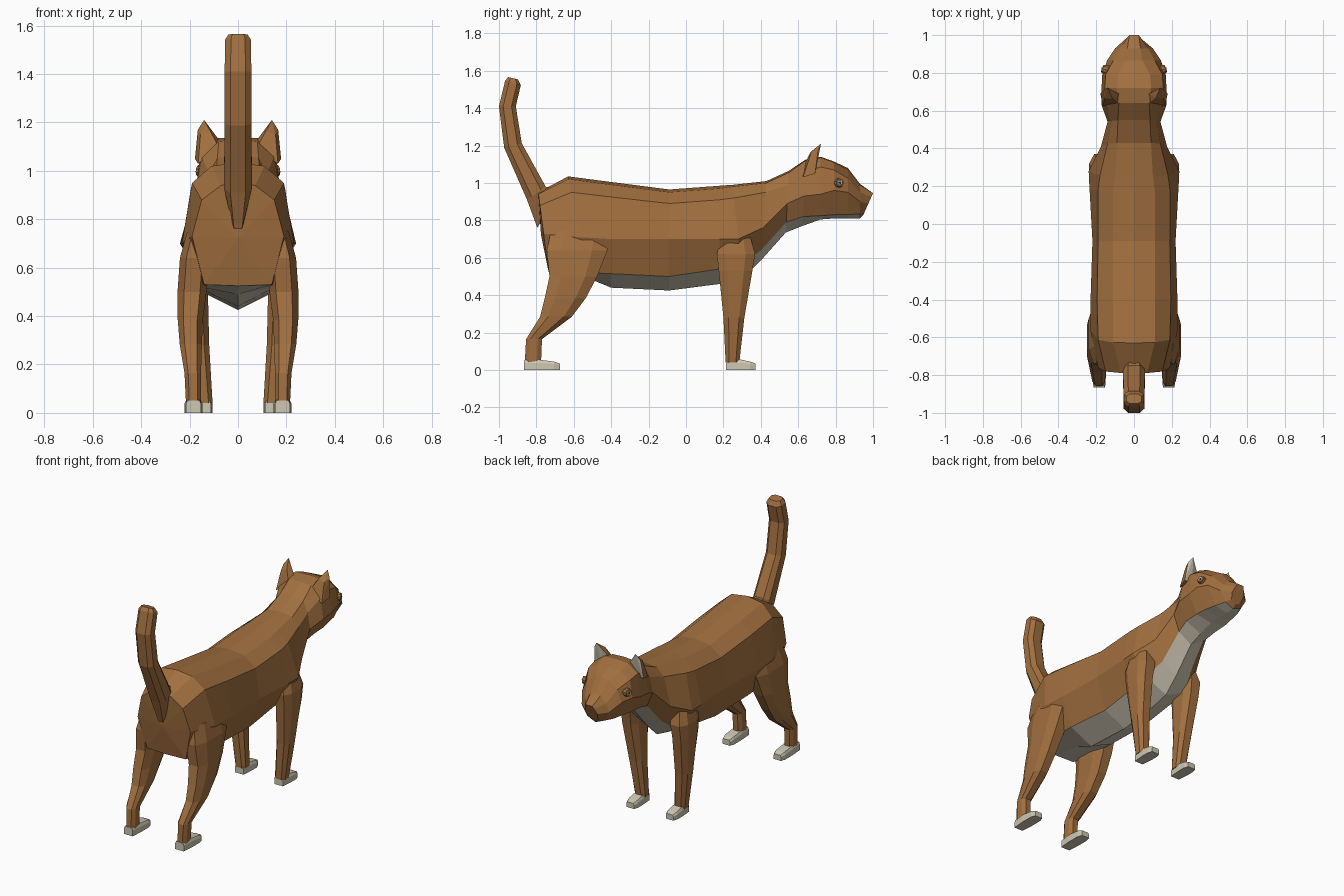
import bpy, bmesh, math
from mathutils import Vector

if "Cube" in bpy.data.objects:
    bpy.data.objects.remove(bpy.data.objects["Cube"])


def mat(name, rgb):
    m = bpy.data.materials.new(name)
    m.diffuse_color = (*rgb, 1)
    m.use_nodes = True
    m.node_tree.nodes["Principled BSDF"].inputs["Base Color"].default_value = m.diffuse_color
    return m


FUR = mat("brown fur", (0.36, 0.16, 0.05))
CREAM = mat("pale fur", (0.62, 0.57, 0.45))
PUPIL = mat("pupil dark", (0.03, 0.025, 0.02))


def finish(name, bm, mats):
    bmesh.ops.recalc_face_normals(bm, faces=bm.faces)
    me = bpy.data.meshes.new(name)
    bm.to_mesh(me)
    bm.free()
    for m in mats:
        me.materials.append(m)
    ob = bpy.data.objects.new(name, me)
    bpy.context.collection.objects.link(ob)
    return ob


def loft(rings):
    """Skin a list of equal closed rings; returns bmesh, side faces by [ring][side], caps."""
    bm = bmesh.new()
    vs = [[bm.verts.new(p) for p in r] for r in rings]
    n = len(vs[0])
    sides = [[bm.faces.new((a[i], a[(i + 1) % n], b[(i + 1) % n], b[i])) for i in range(n)]
             for a, b in zip(vs, vs[1:])]
    caps = [bm.faces.new(vs[0]), bm.faces.new(vs[-1])]
    return bm, sides, caps


def half_ring(y, lean, top, u1, u2, mid, low, bottom):
    """Mirrored ten-point section; lean shifts the lower points along y."""
    right = [(0, top), u1, u2, mid, low, (0, bottom)]
    pts = right + [(-x, z) for x, z in right[4:0:-1]]
    return [(x, y + lean * (top - z), z) for x, z in pts]


# Torso, neck and head: one loft from rump to muzzle
torso = [
    (-.79, .13, .95, (.07, .94), (.15, .88), (.19, .73), (.14, .53), .525),
    (-.63, .20, 1.035, (.11, 1.02), (.19, .95), (.23, .71), (.155, .52), .49),
    (-.40, 0, 1.005, (.11, .99), (.195, .925), (.23, .70), (.16, .515), .44),
    (-.09, 0, .965, (.11, .95), (.19, .89), (.22, .70), (.15, .50), .425),
    (.18, 0, .985, (.11, .97), (.19, .91), (.235, .70), (.15, .54), .46),
    (.25, .10, .99, (.10, .98), (.18, .92), (.24, .70), (.15, .56), .49),
    (.43, -.08, 1.01, (.09, 1.0), (.14, .95), (.175, .76), (.11, .64), .58),
    (.55, -.05, 1.065, (.085, 1.055), (.12, .99), (.14, .89), (.095, .79), .735),
]
head = [
    (.64, -.05, 1.125, (.08, 1.12), (.15, 1.06), (.172, .93), (.11, .82), .77),
    (.72, 0, 1.14, (.09, 1.135), (.155, 1.085), (.172, .94), (.11, .825), .805),
    (.79, 0, 1.115, (.085, 1.11), (.15, 1.07), (.168, .96), (.10, .83), .81),
    (.865, 0, 1.08, (.045, 1.07), (.11, 1.025), (.143, .95), (.085, .83), .81),
    (.93, 0, .995, (.035, .99), (.075, .95), (.10, .90), (.06, .835), .81),
    (1.0, -.45, .945, (.025, .945), (.032, .925), (.045, .89), (.035, .85), .83),
]
bm, sides, caps = loft([half_ring(*r) for r in torso + head])
for row in sides[:-1]:  # throat, chest and belly strips
    row[4].material_index = row[5].material_index = 1
poked = bmesh.ops.poke(bm, faces=[caps[0]])
for v in poked["verts"]:
    v.co.y -= .015
finish("body", bm, [FUR, CREAM])


def oval(cx, cy, z, rx, ry, slope=0):
    """Eight-sided flat ring with cut corners."""
    shape = [(1, .5), (.55, 1), (-.55, 1), (-1, .5), (-1, -.5), (-.55, -1), (.55, -1), (1, -.5)]
    return [(cx + rx * a, cy + ry * b, z + slope * b) for a, b in shape]


# Tail: sections across a rising curve (y, z, half depth, half width, tilt)
tail_path = [(-.735, .86, .06, .03, .10), (-.80, .945, .05, .058, .035), (-.925, 1.20, .047, .055, .012),
             (-.955, 1.41, .045, .055, 0), (-.925, 1.535, .042, .054, -.012), (-.925, 1.56, .026, .04, -.006)]
bm, _, _ = loft([oval(0, y, z, w, d, t) for y, z, d, w, t in tail_path])
finish("tail", bm, [FUR])

# Legs: (centre x, back y, front y, half width, z), tops sunk into the torso
front_leg = [(.155, .20, .33, .05, .76), (.178, .165, .37, .06, .62), (.18, .175, .355, .055, .53),
             (.165, .20, .312, .046, .28), (.142, .212, .285, .037, .04)]
hind_leg = [(.16, -.72, -.42, .05, .75), (.18, -.745, -.42, .06, .64), (.19, -.73, -.475, .06, .50),
            (.197, -.755, -.535, .052, .385), (.195, -.78, -.61, .046, .285), (.187, -.855, -.77, .034, .165),
            (.184, -.862, -.775, .031, .04)]


def leg(name, secs, s):
    bm, _, _ = loft([oval(s * x, (a + b) / 2, z, w, (b - a) / 2) for x, a, b, w, z in secs])
    finish(name + "_leg", bm, [FUR])


def paw(name, x, back, front, s):
    """Wedge foot, taller at the heel, tapering at the toes."""
    secs = [(back, .031, .052), (back + .08, .037, .055), (front - .03, .037, .045), (front, .027, .035)]
    bm, _, _ = loft([[(s * x - w, y, 0), (s * x + w, y, 0), (s * x + w, y, h * .7),
                      (s * x + w * .8, y, h), (s * x - w * .8, y, h), (s * x - w, y, h * .7)]
                     for y, w, h in secs])
    finish(name + "_paw", bm, [CREAM])


def ear(name, s):
    """Pointed ear with a pale inside facing forward."""
    bm = bmesh.new()
    pts = [(.08, .69, 1.13), (.14, .722, 1.21), (.166, .705, 1.17), (.178, .69, 1.05), (.12, .69, 1.05),
           (.075, .63, 1.09), (.165, .625, 1.03), (.115, .665, 1.165), (.155, .665, 1.15)]
    vs = [bm.verts.new((s * x, y, z)) for x, y, z in pts]
    bmesh.ops.convex_hull(bm, input=vs)
    bm.normal_update()
    for f in bm.faces:
        f.material_index = int(f.normal.y > .5)
    finish(name, bm, [FUR, CREAM])


def eye(name, s):
    """Flat faceted bead on the cheek with a pale iris and dark centre."""
    out = Vector((s * .93, .35, .12)).normalized()
    bm = bmesh.new()
    for radius, depth, off, idx in [(.029, .03, 0, 0), (.017, .004, .015, 1), (.007, .004, .018, 2)]:
        before = set(bm.faces)
        rot = out.to_track_quat('Z', 'Y').to_matrix().to_4x4()
        rot.translation = Vector((s * .153, .818, 1.0)) + out * off
        bmesh.ops.create_cone(bm, cap_ends=True, segments=10, radius1=radius, radius2=radius * .75,
                              depth=depth, matrix=rot)
        for f in set(bm.faces) - before:
            f.material_index = idx
    finish(name, bm, [FUR, CREAM, PUPIL])


for side, s in (("right", 1), ("left", -1)):
    leg(side + "_front", front_leg, s)
    leg(side + "_hind", hind_leg, s)
    paw(side + "_front", .142, .215, .372, s)
    paw(side + "_hind", .184, -.865, -.675, s)
    ear(side + "_ear", s)
    eye(side + "_eye", s)
